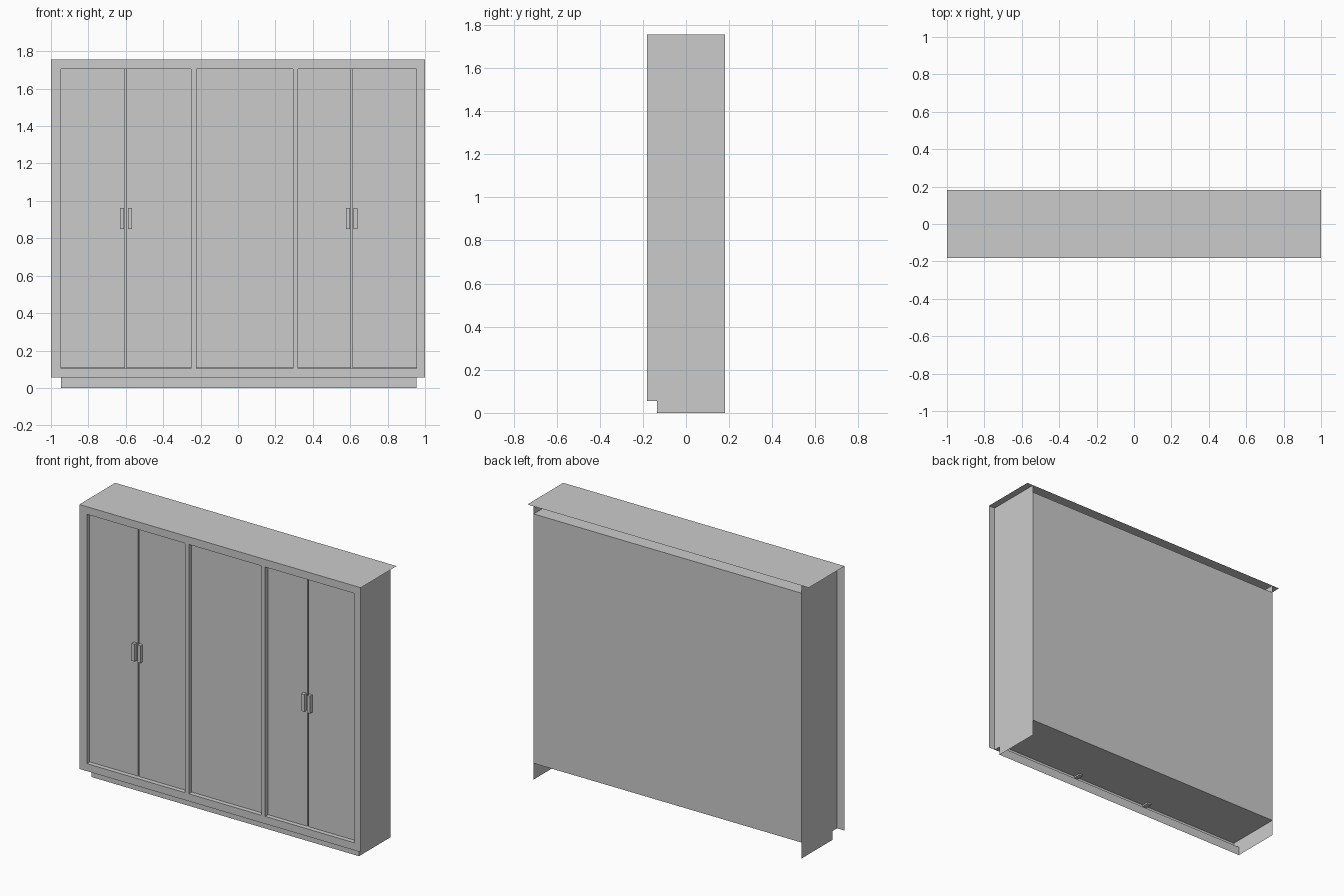
import bpy, bmesh

if "Cube" in bpy.data.objects:
    bpy.data.objects.remove(bpy.data.objects["Cube"])

F, B = -0.182, 0.182              # front and back planes
L, R = -0.947, 0.955              # carcass sides
Z_TOP, Z_BASE = 1.755, 0.056      # top sheet, underside of the frame
HOLE_Z0, HOLE_Z1 = 0.104, 1.706   # opening in the frame
DOOR_Y, TOE_Y = -0.156, -0.135    # recessed door face, recessed plinth


def faces(name, polys):
    """One object made of flat polygons, shared corners welded."""
    bm = bmesh.new()
    for p in polys:
        bm.faces.new([bm.verts.new(v) for v in p])
    bmesh.ops.remove_doubles(bm, verts=bm.verts, dist=1e-5)
    mesh = bpy.data.meshes.new(name)
    bm.to_mesh(mesh)
    bm.free()
    ob = bpy.data.objects.new(name, mesh)
    bpy.context.collection.objects.link(ob)
    return ob


def xz(x0, x1, z0, z1, y):
    return [(x0, y, z0), (x1, y, z0), (x1, y, z1), (x0, y, z1)]


def xy(x0, x1, y0, y1, z):
    return [(x0, y0, z), (x1, y0, z), (x1, y1, z), (x0, y1, z)]


def box(name, x0, x1, y0, y1, z0, z1):
    bm = bmesh.new()
    bmesh.ops.create_cube(bm, size=1)
    bmesh.ops.scale(bm, verts=bm.verts, vec=(x1 - x0, y1 - y0, z1 - z0))
    bmesh.ops.translate(bm, verts=bm.verts,
                        vec=((x0 + x1) / 2, (y0 + y1) / 2, (z0 + z1) / 2))
    mesh = bpy.data.meshes.new(name)
    bm.to_mesh(mesh)
    bm.free()
    ob = bpy.data.objects.new(name, mesh)
    bpy.context.collection.objects.link(ob)
    return ob


# Front frame: a sheet of cells around one large opening
xs, zs = [-1, L, R, 1], [Z_BASE, HOLE_Z0, HOLE_Z1, Z_TOP]
faces("front_frame", [xz(xs[i], xs[i + 1], zs[k], zs[k + 1], F)
                      for i in range(3) for k in range(3) if (i, k) != (1, 1)])

# Side panels with the toe-kick notch
profile = [(F, Z_BASE), (TOE_Y, Z_BASE), (TOE_Y, 0), (B, 0), (B, Z_TOP), (F, Z_TOP)]
faces("side_left", [[(L, y, z) for y, z in reversed(profile)]])
faces("side_right", [[(R, y, z) for y, z in profile]])

# Top sheet, inner ceiling, inner floor, back panel
faces("top_panel", [xy(-1, 1, F, B, Z_TOP)])
faces("inner_ceiling", [xy(L, R, F, B, HOLE_Z1)])
faces("inner_floor", [xy(L, R, F, B, HOLE_Z0)])
faces("back_panel", [xz(L, R, HOLE_Z0, HOLE_Z1, B)[::-1]])

# Recessed plinth and the soffit above it
faces("plinth", [xz(L, R, 0, Z_BASE, TOE_Y),
                 xy(L, R, F, TOE_Y, Z_BASE)[::-1]])

# Dividers between the door bays, flush with the frame
for side, x0, x1 in (("left", -0.251, -0.222), ("right", 0.294, 0.321)):
    box("divider_" + side, x0, x1, F, DOOR_Y + 0.02, HOLE_Z0 - 0.01, HOLE_Z1)

# Recessed doors and the fixed centre panel
panels = {
    "door_left_outer": (L, -0.603), "door_left_inner": (-0.596, -0.251),
    "centre_panel": (-0.222, 0.294),
    "door_right_inner": (0.321, 0.604), "door_right_outer": (0.611, R),
}
for name, (x0, x1) in panels.items():
    box(name, x0, x1, DOOR_Y, DOOR_Y + 0.02, HOLE_Z0 + 0.002, HOLE_Z1 - 0.002)

# Handles in pairs beside each door gap
for side, gap in (("left", -0.599), ("right", 0.6075)):
    for tag, s in (("a", -1), ("b", 1)):
        a, b = sorted((gap + s * 0.010, gap + s * 0.031))
        box(f"handle_{side}_{tag}", a, b, F + 0.002, DOOR_Y, 0.849, 0.961)
